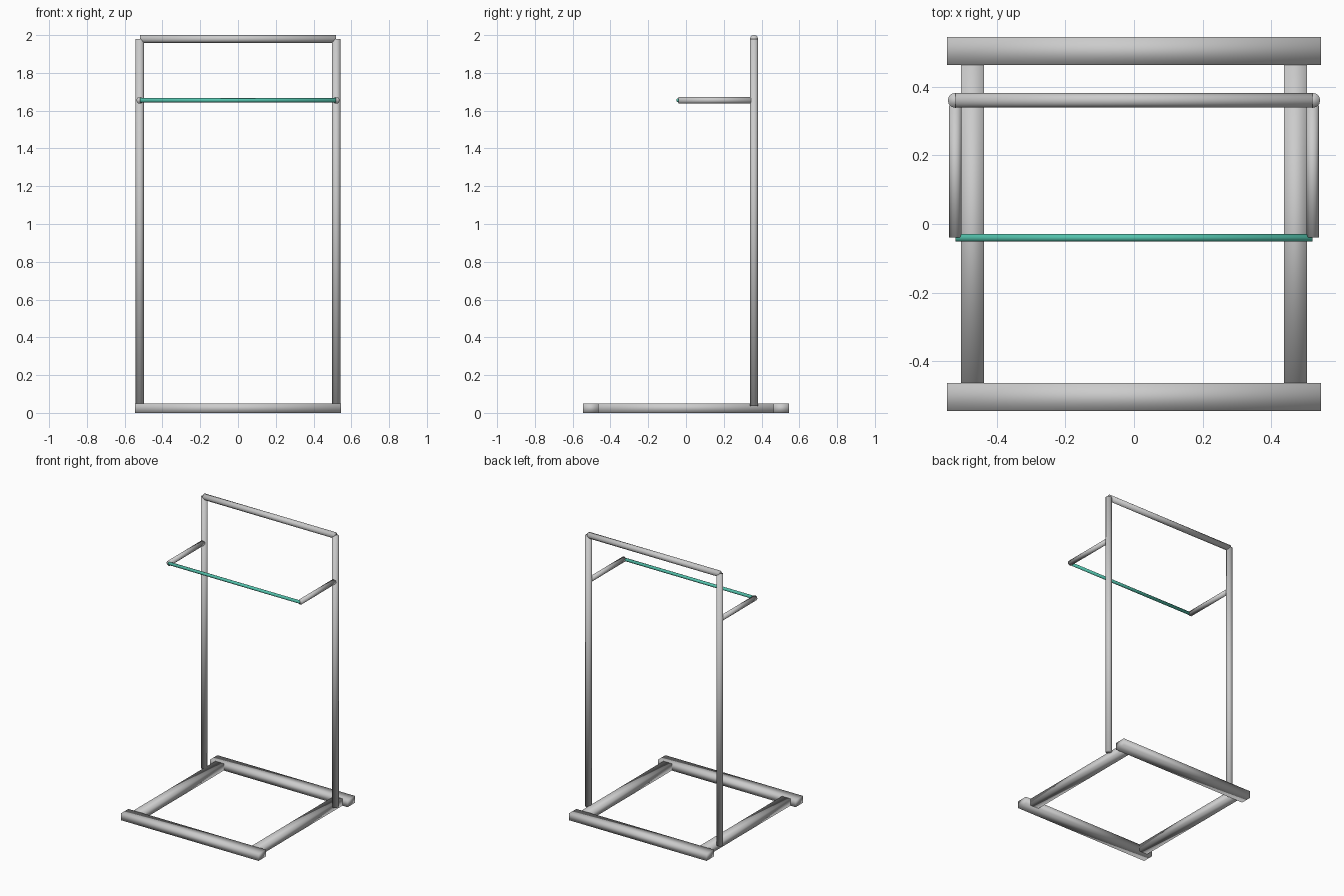
import bpy
from mathutils import Vector

if "Cube" in bpy.data.objects:
    bpy.data.objects.remove(bpy.data.objects["Cube"])

green = bpy.data.materials.new("bar_green")
green.diffuse_color = (0.09, 0.55, 0.42, 1)
green.use_nodes = True
green.node_tree.nodes["Principled BSDF"].inputs["Base Color"].default_value = green.diffuse_color


def box(name, center, size):
    bpy.ops.mesh.primitive_cube_add(size=1, location=center)
    o = bpy.context.object
    o.name = name
    o.scale = size
    bpy.ops.object.transform_apply(location=False, rotation=False, scale=True)
    bpy.ops.object.shade_smooth()
    return o


def tube(name, a, b, r, sides=12):
    a, b = Vector(a), Vector(b)
    d = b - a
    bpy.ops.mesh.primitive_cylinder_add(vertices=sides, radius=r, depth=d.length, location=(a + b) / 2)
    o = bpy.context.object
    o.name = name
    o.rotation_euler = d.to_track_quat('Z', 'Y').to_euler()
    bpy.ops.object.shade_smooth()
    return o


# Base: front and back feet
for side, y in (("front", -0.504), ("back", 0.504)):
    box(side + "_foot", (0, y, 0.025), (1.09, 0.082, 0.05))

for side, s in (("left", -1), ("right", 1)):
    # Base side rail, upright post and forward arm
    box(side + "_rail", (s * 0.47, 0, 0.025), (0.067, 0.93, 0.05))
    tube(side + "_post", (s * 0.52, 0.36, 0.037), (s * 0.52, 0.36, 1.98), 0.022)
    tube(side + "_arm", (s * 0.52, -0.04, 1.655), (s * 0.52, 0.345, 1.655), 0.018)

# Top crossbar and green hanging bar
tube("top_bar", (-0.52, 0.36, 1.98), (0.52, 0.36, 1.98), 0.021)
tube("hanging_bar", (-0.52, -0.04, 1.655), (0.52, -0.04, 1.655), 0.011).data.materials.append(green)
